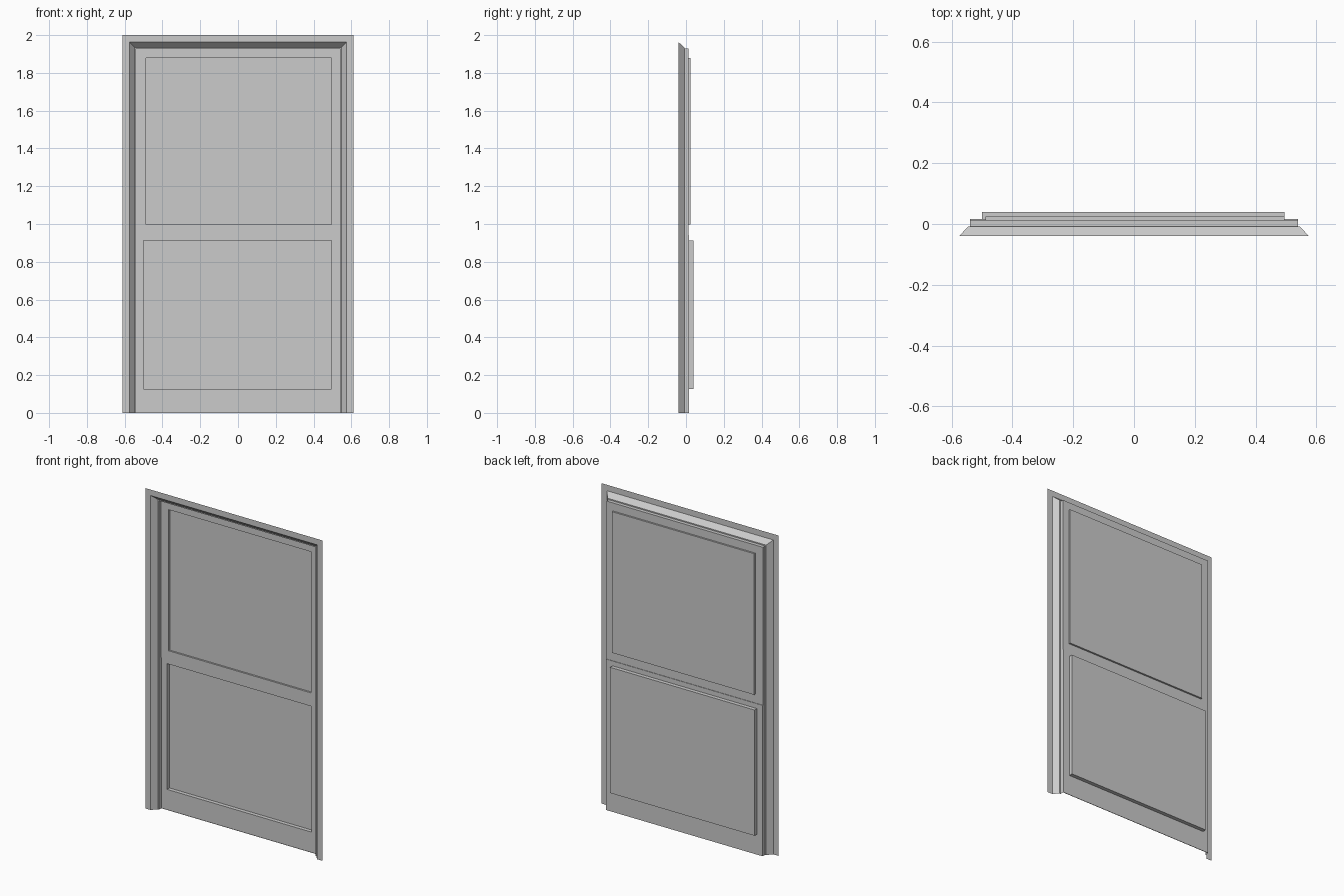
import bpy

if "Cube" in bpy.data.objects:
    bpy.data.objects.remove(bpy.data.objects["Cube"])

HALF_W, HEIGHT = 0.612, 2.0
IN_X, IN_Z = 0.54, 1.928      # opening inside the casing
MEET_Z = 0.942                # meeting line of the two sashes
JAMB_Y = 0.013


def sheet(name, rings, closed, cap=False):
    """Bridge successive rings of points with quads; optionally cap the last."""
    n = len(rings[0])
    verts = [p for r in rings for p in r]
    faces = []
    for i in range(len(rings) - 1):
        for j in range(n if closed else n - 1):
            k = (j + 1) % n
            faces.append((i * n + j, i * n + k, (i + 1) * n + k, (i + 1) * n + j))
    if cap:
        faces.append(tuple(range((len(rings) - 1) * n, len(rings) * n)))
    mesh = bpy.data.meshes.new(name)
    mesh.from_pydata(verts, [], faces)
    mesh.update()
    obj = bpy.data.objects.new(name, mesh)
    bpy.context.collection.objects.link(obj)
    return obj


def rect(x0, x1, z0, z1, y):
    return [(x0, y, z0), (x1, y, z0), (x1, y, z1), (x0, y, z1)]


def arch(x, y):
    """Mitred three-sided path around the opening, open at the floor."""
    top = HEIGHT - (HALF_W - x)
    return [(x, y, 0), (x, y, top), (-x, y, top), (-x, y, 0)]


# Casing: flat face, bevel, small ledge and jamb return
profile = [(HALF_W, -0.04), (0.575, -0.04), (0.547, -0.009),
           (IN_X, -0.009), (IN_X, JAMB_Y)]
sheet("casing", [arch(x, y) for x, y in profile], closed=False)


# Sashes: frame face with a recessed pane
def sash(name, z0, z1, face_y, pane, pane_y):
    outer = (-IN_X, IN_X, z0, z1)
    rings = [rect(*outer, face_y), rect(*pane, face_y), rect(*pane, pane_y)]
    if face_y > JAMB_Y:
        rings.insert(0, rect(*outer, JAMB_Y))
    sheet(name, rings, closed=True, cap=True)


sash("upper_sash", MEET_Z, IN_Z, JAMB_Y, (-0.488, 0.496, 0.997, 1.878), 0.024)
sash("lower_sash", 0, MEET_Z, 0.016, (-0.501, 0.496, 0.127, 0.912), 0.04)
